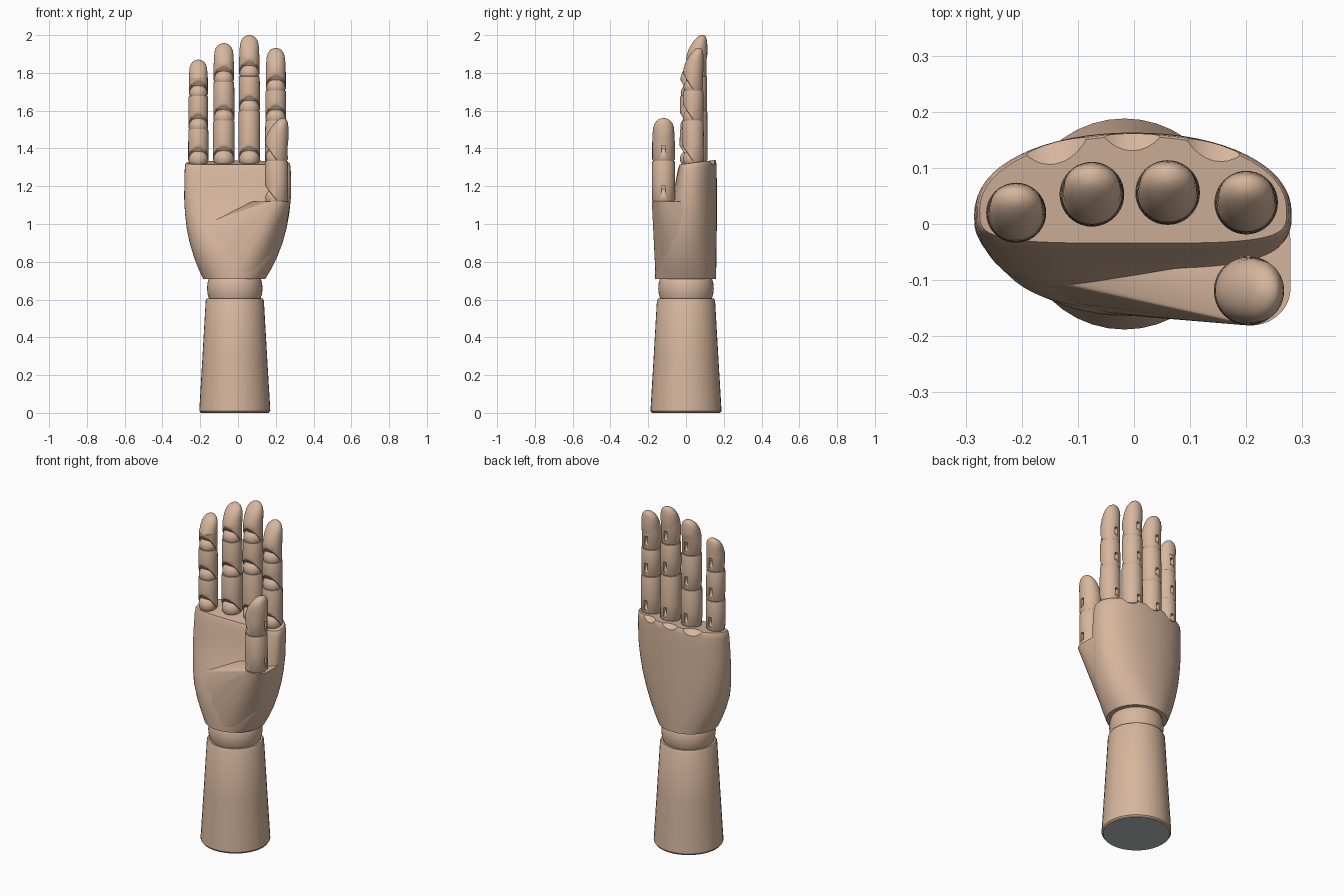
import bpy, bmesh, math
from mathutils import Matrix, Vector

if "Cube" in bpy.data.objects:
    bpy.data.objects.remove(bpy.data.objects["Cube"])

N = 40


def material(name, rgb):
    m = bpy.data.materials.new(name)
    m.diffuse_color = (*rgb, 1)
    m.use_nodes = True
    m.node_tree.nodes["Principled BSDF"].inputs["Base Color"].default_value = m.diffuse_color
    return m


wood = material("light wood", (0.68, 0.47, 0.34))
felt = material("grey felt", (0.5, 0.53, 0.53))


def make(name, bm, mat):
    bmesh.ops.recalc_face_normals(bm, faces=bm.faces)
    me = bpy.data.meshes.new(name)
    bm.to_mesh(me)
    bm.free()
    me.materials.append(mat)
    ob = bpy.data.objects.new(name, me)
    bpy.context.collection.objects.link(ob)
    return ob


def loft(name, rings, mat=wood, matrix=Matrix()):
    """Skin a stack of equal-length rings and cap both ends."""
    bm = bmesh.new()
    rows = [[bm.verts.new(matrix @ Vector(p)) for p in r] for r in rings]
    for a, b in zip(rows, rows[1:]):
        for i in range(len(a)):
            j = (i + 1) % len(a)
            bm.faces.new((a[i], a[j], b[j], b[i]))
    bm.faces.new(rows[0][::-1])
    bm.faces.new(rows[-1])
    return make(name, bm, mat)


def activate(ob):
    bpy.ops.object.select_all(action='DESELECT')
    ob.select_set(True)
    bpy.context.view_layer.objects.active = ob


def finish(ob, angle=35):
    activate(ob)
    bpy.ops.object.shade_smooth_by_angle(angle=math.radians(angle))


def cut(ob, cutter):
    activate(ob)
    mod = ob.modifiers.new("cut", 'BOOLEAN')
    mod.operation, mod.solver, mod.object = 'DIFFERENCE', 'EXACT', cutter
    bpy.ops.object.modifier_apply(modifier=mod.name)
    bpy.data.objects.remove(cutter)


def oval(z, rx, ry, cx=0, cy=0, arch=0):
    """Horizontal ring; arch lifts its front (-y) half."""
    pts = []
    for i in range(N):
        a = 2 * math.pi * i / N
        c, s = math.cos(a), math.sin(a)
        pts.append((cx + rx * c, cy + ry * s, z + arch * max(0, -s)))
    return pts


def turned(name, profile, mat=wood, cx=-0.017):
    finish(loft(name, [oval(z, r, r, cx) for r, z in profile], mat))


# Forearm, felt pad and wrist
turned("base_pad", [(0.181, 0), (0.181, 0.012)], felt)
turned("forearm", [(0.181, 0.003), (0.188, 0.010), (0.187, 0.03), (0.171, 0.3),
                   (0.154, 0.595), (0.148, 0.606)])
turned("wrist", [(0.132, 0.59), (0.139, 0.611), (0.144, 0.63), (0.147, 0.66),
                 (0.144, 0.69), (0.136, 0.715), (0.12, 0.73)])


# Palm: rounded sections, flat in front near the fingers
def palm_ring(z, xl, xr, yc, yb, yf, nf, tilt=0):
    pts = []
    cx, a = (xl + xr) / 2, (xr - xl) / 2
    for i in range(64):
        t = 2 * math.pi * i / 64
        c, s = math.cos(t), math.sin(t)
        n = 2.1 if s > 0 else nf
        x = cx + a * math.copysign(abs(c) ** (2 / n), c)
        y = yc + (yb - yc if s > 0 else yc - yf) * math.copysign(abs(s) ** (2 / n), s)
        pts.append((x, y, z + tilt * (y - 0.03)))
    return pts


sections = [palm_ring(*s) for s in (
    (0.71, -0.185, 0.145, 0.0, 0.158, -0.163, 2.0),
    (0.76, -0.208, 0.175, 0.0, 0.16, -0.164, 2.1),
    (0.82, -0.232, 0.205, 0.0, 0.161, -0.162, 2.25),
    (0.90, -0.256, 0.236, 0.0, 0.162, -0.151, 2.45),
    (0.98, -0.272, 0.258, 0.005, 0.163, -0.127, 2.6),
    (1.06, -0.281, 0.272, 0.01, 0.163, -0.098, 2.8),
    (1.14, -0.285, 0.28, 0.015, 0.163, -0.074, 3.1, 0.03),
    (1.22, -0.284, 0.281, 0.02, 0.163, -0.057, 3.6, 0.07),
    (1.29, -0.282, 0.279, 0.025, 0.162, -0.044, 4.0, 0.11),
    (1.317, -0.279, 0.276, 0.025, 0.16, -0.037, 4.0, 0.13),
    (1.323, -0.275, 0.272, 0.025, 0.156, -0.034, 4.0, 0.13))]
palm = loft("palm", sections)

# Shallow valleys between the knuckles on the back edge
axis = Vector((0, 1, -0.7)).normalized()
normal = Vector((0, 0.7, 1)).normalized()
for x, y in ((-0.15, 0.106), (-0.003, 0.135), (0.155, 0.112)):
    place = Matrix.Translation(Vector((x, y, 1.333)) + normal * 0.085)
    place = place @ axis.to_track_quat('Z', 'Y').to_matrix().to_4x4()
    cut(palm, loft("valley_cutter", [oval(-0.2, 0.085, 0.085), oval(0.2, 0.085, 0.085)],
                   matrix=place))
finish(palm)

# Thumb mound: hull from the lower palm sections up to the flat thumb seat
bm = bmesh.new()
for ring in sections[:5]:
    for x, y, z in ring:
        bm.verts.new((-0.01 + (x + 0.01) * 0.99, y * 0.985, z + 0.002))
for x, y, z in oval(1.12, 0.072, 0.066, 0.207, -0.115):
    bm.verts.new((x, y, z))
for p in ((0.08, -0.083, 1.12), (0.279, -0.03, 1.12), (0.274, 0.02, 1.12)):
    bm.verts.new(p)
hull = bmesh.ops.convex_hull(bm, input=bm.verts)
loose = [v for v in bm.verts if not v.link_faces]
bmesh.ops.delete(bm, geom=loose, context='VERTS')
finish(make("thumb_mound", bm, wood), 40)

# Fingers: ball joints, arched segments slotted at the back, tapered tips
TIP = ((0.5, -0.98, 1.05, 0.98), (0.65, -0.78, 1.06, 0.96), (0.78, -0.48, 1.05, 0.91),
       (0.87, -0.22, 1.01, 0.8), (0.93, 0.0, 0.96, 0.64), (0.97, 0.18, 0.89, 0.45),
       (0.99, 0.32, 0.8, 0.27), (1.0, 0.45, 0.66, 0.1))


def segment(name, z0, z1, r, place, tip):
    h = 0.078
    rings = [oval(z0 + 0.045, r * 0.5, r * 0.5),
             oval(z0 + 0.003, r * 0.9, r * 0.9, arch=h),
             oval(z0 + 0.001, r * 0.95, r * 0.95, arch=h),
             oval(z0 + 0.006, r, r, arch=h),
             oval(z0 + 0.095, r, r)]
    if tip:
        for t, f, b, w in TIP:
            rings.append(oval(z0 + t * (z1 - z0), w * r, (b - f) / 2 * r,
                              cy=(b + f) / 2 * r))
    else:
        rings += [oval(z1 - 0.008, r * 0.98, r * 0.98),
                  oval(z1 - 0.003, r * 0.95, r * 0.95),
                  oval(z1 - 0.002, r * 0.8, r * 0.8)]
    ob = loft(name, rings, matrix=place)
    y0, y1, w = r - 0.028, r + 0.03, 0.01
    box = [[(-w, y0, z), (w, y0, z), (w, y1, z), (-w, y1, z)]
           for z in (z0 + 0.022, z0 + 0.078)]
    cut(ob, loft("slot_cutter", box, matrix=place))
    finish(ob)


def ball(name, z, r, place):
    rings = [oval(z - r * math.cos(a), r * math.sin(a), r * math.sin(a))
             for a in (math.pi * (k + 0.3) / 16.6 for k in range(17))]
    finish(loft(name, rings, matrix=place), 60)


FINGERS = (("little_finger", -0.21, 0.02, 0.052, 0, (1.33, 1.505, 1.68, 1.87)),
           ("ring_finger", -0.075, 0.053, 0.056, 0, (1.332, 1.55, 1.755, 1.957)),
           ("middle_finger", 0.06, 0.056, 0.056, 0, (1.332, 1.6, 1.785, 2.0)),
           ("index_finger", 0.2, 0.038, 0.055, 0, (1.33, 1.55, 1.71, 1.932)),
           ("thumb", 0.204, -0.119, 0.06, -90, (1.122, 1.337, 1.56)))
for name, x, y, r, turn, joints in FINGERS:
    place = Matrix.Translation((x, y, 0)) @ Matrix.Rotation(math.radians(turn), 4, 'Z')
    for k, (z0, z1) in enumerate(zip(joints, joints[1:])):
        rk = r * (1.03, 1.0, 0.96)[k]
        ball(f"{name}_joint_{k + 1}", z0 + 0.014, rk * 0.96, place)
        segment(f"{name}_segment_{k + 1}", z0, z1, rk, place, k == len(joints) - 2)
